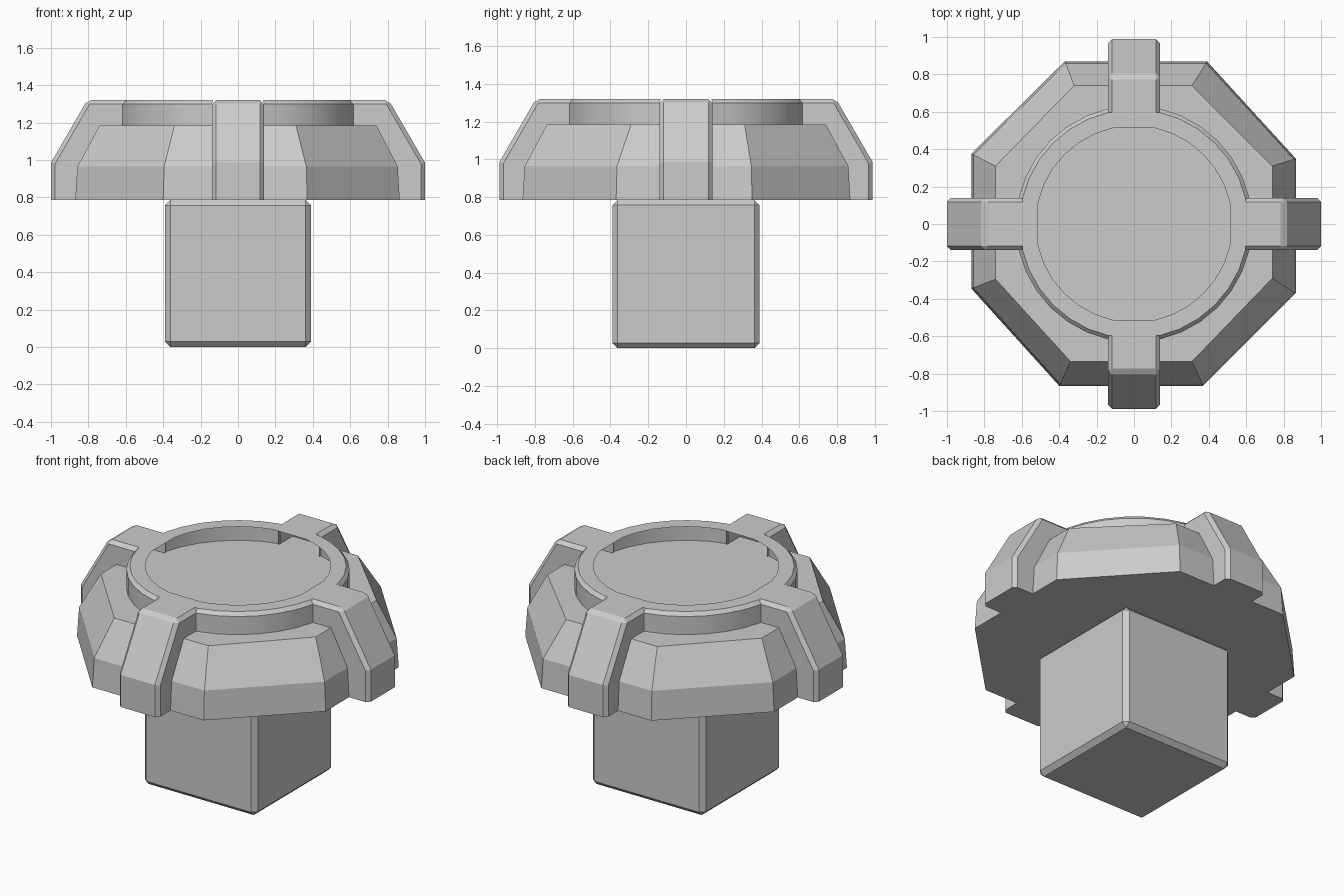
import bpy
import bmesh
from math import radians, sin, cos, pi
from mathutils import Matrix

if "Cube" in bpy.data.objects:
    bpy.data.objects.remove(bpy.data.objects["Cube"], do_unlink=True)

grey = bpy.data.materials.new("plain grey")
grey.use_nodes = True
grey.diffuse_color = (0.6, 0.6, 0.6, 1)
grey.node_tree.nodes["Principled BSDF"].inputs["Base Color"].default_value = grey.diffuse_color

BASE, DECK, TOP, CHAMFER = 0.785, 1.185, 1.32, 0.022


def finish(bm, name, recalc=True):
    if recalc:
        bmesh.ops.recalc_face_normals(bm, faces=bm.faces[:])
    mesh = bpy.data.meshes.new(name)
    bm.to_mesh(mesh)
    bm.free()
    mesh.materials.append(grey)
    obj = bpy.data.objects.new(name, mesh)
    bpy.context.collection.objects.link(obj)
    return obj


def bridge(bm, low, high):
    n = len(low)
    for i in range(n):
        j = (i + 1) % n
        bm.faces.new((low[i], low[j], high[j], high[i]))


# Square stem with chamfered edges
bm = bmesh.new()
size = Matrix.Diagonal((0.78, 0.78, BASE, 1))
bmesh.ops.create_cube(bm, size=1, matrix=Matrix.Translation((0, 0, BASE / 2)) @ size)
bmesh.ops.bevel(bm, geom=bm.edges[:], offset=0.028, segments=1, affect='EDGES')
finish(bm, "stem")

# Slightly uneven octagonal body: straight skirt, then a sloping shoulder
skirt = [(0.39, 0.87), (-0.37, 0.87), (-0.87, 0.375), (-0.87, -0.345),
         (-0.4, -0.865), (0.37, -0.865), (0.865, -0.37), (0.865, 0.35)]
shoulder = [(0.31, 0.74), (-0.32, 0.74), (-0.74, 0.31), (-0.74, -0.295),
            (-0.34, -0.735), (0.31, -0.735), (0.74, -0.29), (0.74, 0.31)]
bm = bmesh.new()
loops = [[bm.verts.new((x * s, y * s, z)) for x, y in outline]
         for outline, s, z in ((skirt, 1, BASE), (skirt, 0.987, 0.965), (shoulder, 1, DECK))]
bridge(bm, loops[0], loops[1])
bridge(bm, loops[1], loops[2])
bm.faces.new(loops[0])
bm.faces.new(loops[2])
finish(bm, "octagon_body")

# Hollow rim: outer wall, chamfer and flat lip, with wall gaps where the arms join
START, STEPS = radians(12.7), 6
angles = [q * pi / 2 + START + i * (pi / 2 - 2 * START) / STEPS
          for q in range(4) for i in range(STEPS + 1)]
bm = bmesh.new()
rings = [[bm.verts.new((r * cos(a), r * sin(a), z)) for a in angles]
         for r, z in ((0.632, DECK), (0.632, TOP - CHAMFER), (0.612, TOP), (0.525, TOP))]
n = len(angles)
for level in range(3):
    for i in range(n):
        j = (i + 1) % n
        is_gap = i % (STEPS + 1) == STEPS
        if level == 2 or not is_gap:
            bm.faces.new((rings[level][i], rings[level][j],
                          rings[level + 1][j], rings[level + 1][i]))
rim = finish(bm, "rim", recalc=False)
bpy.context.view_layer.objects.active = rim
rim.select_set(True)
bpy.ops.object.shade_smooth_by_angle()
rim.select_set(False)


# Four hollow bent arms, open towards the rim
def make_arm(name, reach, turn):
    inner = 0.612 * cos(START)
    profile = [(reach, BASE), (reach, 0.985), (reach - 0.194, TOP), (inner, TOP),
               (inner, 1.15), (0.7, 1.15), (0.82, BASE)]
    half = 0.14
    bm = bmesh.new()
    sides = [[bm.verts.new((x, y, z)) for x, z in profile] for y in (-half, half)]
    bridge(bm, sides[0], sides[1])
    for side in sides:
        bm.faces.new(side)
    open_end = [f for f in bm.faces if all(abs(v.co.x - inner) < 1e-4 for v in f.verts)]
    bmesh.ops.recalc_face_normals(bm, faces=bm.faces[:])
    bmesh.ops.delete(bm, geom=open_end, context='FACES_ONLY')
    edges = [bm.edges.get((side[i], side[i + 1])) for side in sides for i in range(3)]
    edges.append(bm.edges.get((sides[0][2], sides[1][2])))
    bmesh.ops.bevel(bm, geom=edges, offset=CHAMFER, segments=1, affect='EDGES')
    bm.transform(Matrix.Rotation(turn, 4, 'Z'))
    finish(bm, name, recalc=False)


for k, (name, reach) in enumerate((("left_arm", 1.0), ("back_arm", 0.988),
                                   ("right_arm", 1.0), ("front_arm", 0.988))):
    make_arm(name, reach, k * pi / 2)
